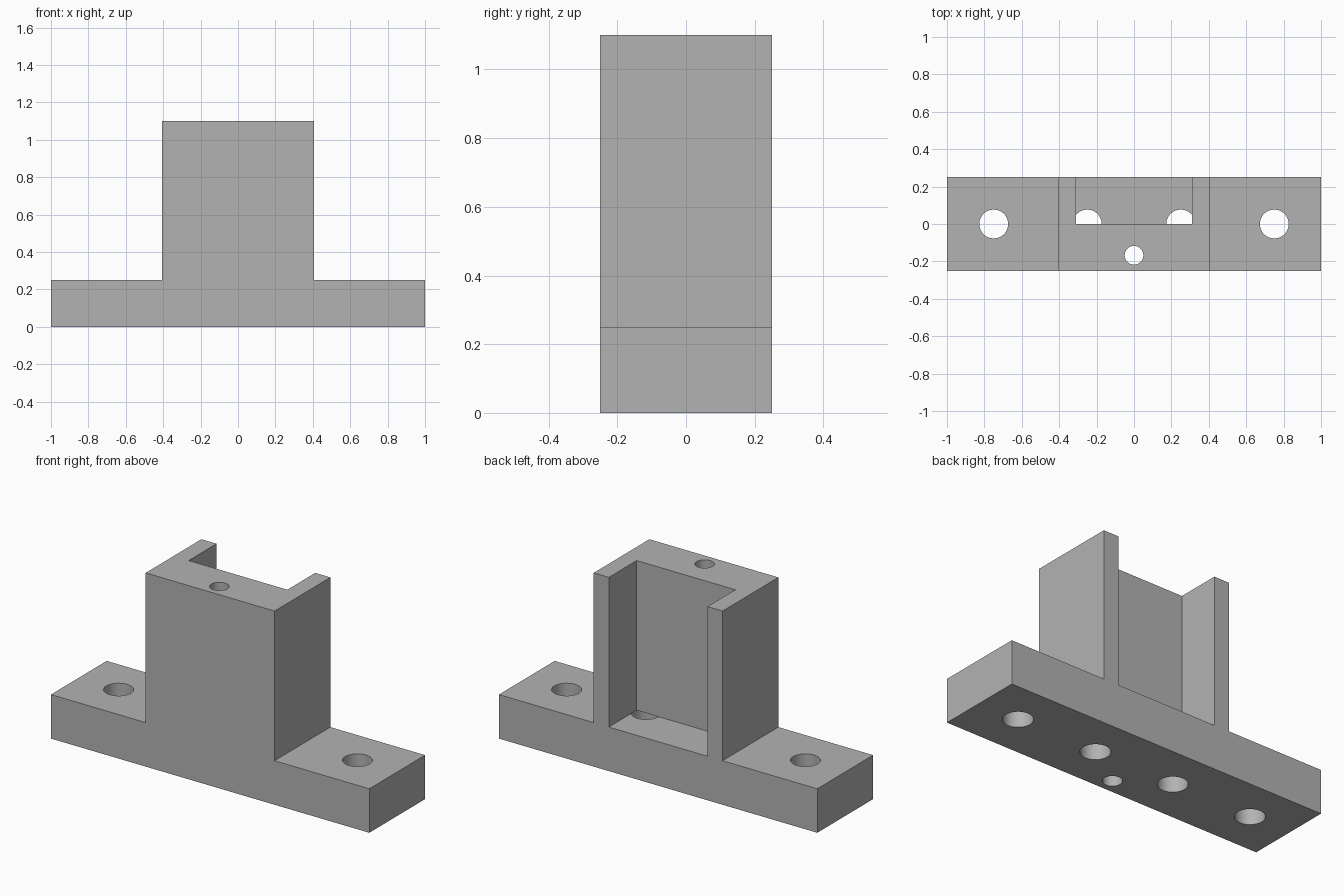
import bpy
import bmesh
from mathutils import Matrix

cube = bpy.data.objects.get("Cube")
if cube:
    bpy.data.objects.remove(cube, do_unlink=True)

HALF_DEPTH = 0.25
BASE_TOP = 0.25
TOWER_X = 0.405
TOP = 1.1

grey = bpy.data.materials.new("plain grey")
grey.use_nodes = True
colour = (0.45, 0.45, 0.45, 1)
grey.diffuse_color = colour
grey.node_tree.nodes["Principled BSDF"].inputs["Base Color"].default_value = colour


def make_object(name, bm):
    bmesh.ops.recalc_face_normals(bm, faces=bm.faces)
    mesh = bpy.data.meshes.new(name)
    bm.to_mesh(mesh)
    bm.free()
    mesh.materials.append(grey)
    obj = bpy.data.objects.new(name, mesh)
    bpy.context.collection.objects.link(obj)
    return obj


def box(name, low, high):
    bm = bmesh.new()
    size = [b - a for a, b in zip(low, high)]
    middle = [(a + b) / 2 for a, b in zip(low, high)]
    bmesh.ops.create_cube(bm, size=1, matrix=Matrix.Translation(middle) @ Matrix.Diagonal((*size, 1)))
    return make_object(name, bm)


def drill(name, x, y, radius, top):
    bm = bmesh.new()
    bottom = -0.1
    bmesh.ops.create_cone(bm, cap_ends=True, segments=64, radius1=radius, radius2=radius,
                          depth=top - bottom,
                          matrix=Matrix.Translation((x, y, (top + bottom) / 2)))
    return make_object(name, bm)


def cut(target, cutter):
    mod = target.modifiers.new("cut", "BOOLEAN")
    mod.operation = "DIFFERENCE"
    mod.solver = "EXACT"
    mod.object = cutter
    bpy.context.view_layer.update()
    bpy.context.view_layer.objects.active = target
    bpy.ops.object.modifier_apply(modifier=mod.name)
    bpy.data.objects.remove(cutter, do_unlink=True)


# Bracket body: an inverted T profile extruded front to back
right_half = [(1, 0), (1, BASE_TOP), (TOWER_X, BASE_TOP), (TOWER_X, TOP)]
profile = right_half + [(-x, z) for x, z in reversed(right_half)]
bm = bmesh.new()
face = bm.faces.new([bm.verts.new((x, -HALF_DEPTH, z)) for x, z in profile])
extruded = bmesh.ops.extrude_face_region(bm, geom=[face])
moved = [v for v in extruded["geom"] if isinstance(v, bmesh.types.BMVert)]
bmesh.ops.translate(bm, verts=moved, vec=(0, 2 * HALF_DEPTH, 0))
bracket = make_object("bracket_body", bm)

# Outer mounting holes, and inner holes that stop at the pocket floor
for side in (-1, 1):
    cut(bracket, drill("outer_hole_cutter", side * 0.75, 0, 0.077, 0.5))
    cut(bracket, drill("inner_hole_cutter", side * 0.25, 0, 0.077, BASE_TOP))

# Pocket open to the back and top
cut(bracket, box("pocket_cutter", (-0.31, 0, BASE_TOP), (0.31, 0.4, 1.3)))

# Narrow hole down the full height of the tower
cut(bracket, drill("narrow_hole_cutter", 0, -0.167, 0.05, 1.3))

# Smooth hole walls with sharp edges
bpy.ops.object.select_all(action="DESELECT")
bracket.select_set(True)
bpy.context.view_layer.objects.active = bracket
bpy.ops.object.shade_smooth_by_angle()
